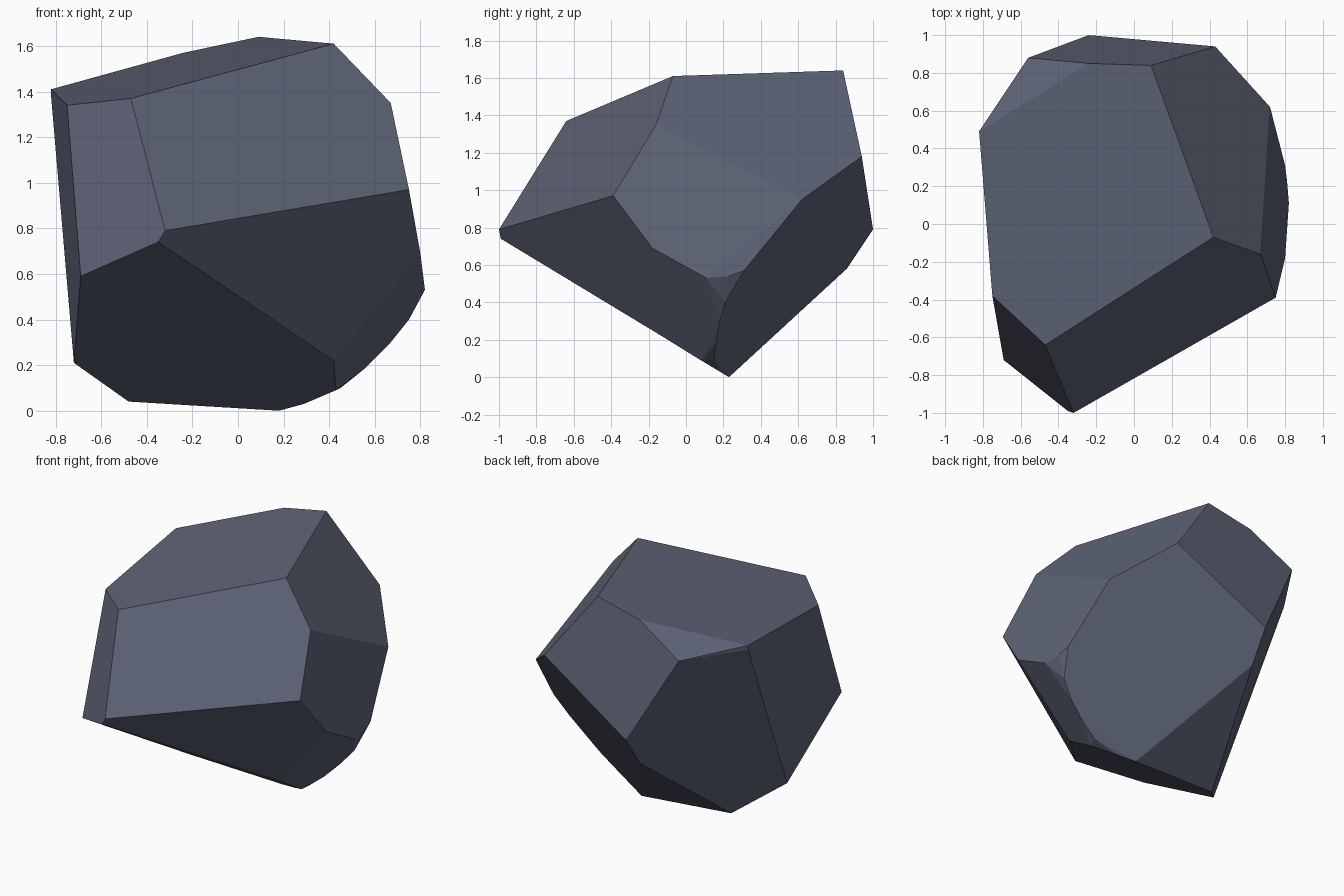
import bpy
import bmesh
import math

# Remove the default cube
cube = bpy.data.objects.get("Cube")
if cube:
    bpy.data.objects.remove(cube, do_unlink=True)


def flat_colour(name, rgb):
    material = bpy.data.materials.new(name)
    material.use_nodes = True
    colour = (*rgb, 1)
    material.diffuse_color = colour
    shader = material.node_tree.nodes["Principled BSDF"]
    shader.inputs["Base Color"].default_value = colour
    shader.inputs["Roughness"].default_value = .9
    return material


def chiselled_stone(name, corner_groups, material, merge_angle):
    """Wrap the corners in a convex skin and merge its nearly flat triangles."""
    bm = bmesh.new()
    for group in corner_groups:
        for corner in group:
            bm.verts.new(corner)
    hull = bmesh.ops.convex_hull(bm, input=bm.verts)
    unused = [v for v in bm.verts if not v.link_faces]
    bmesh.ops.delete(bm, geom=unused, context="VERTS")
    bmesh.ops.dissolve_limit(bm, angle_limit=math.radians(merge_angle),
                             verts=bm.verts, edges=bm.edges)
    bmesh.ops.recalc_face_normals(bm, faces=bm.faces)
    mesh = bpy.data.meshes.new(name)
    bm.to_mesh(mesh)
    bm.free()
    mesh.materials.append(material)
    for face in mesh.polygons:
        face.use_smooth = False
    stone = bpy.data.objects.new(name, mesh)
    bpy.context.collection.objects.link(stone)
    return stone


# Sloping crown
crown = [(-.82, .49, 1.41), (-.75, -.38, 1.34), (-.47, -.64, 1.37),
         (.42, -.07, 1.61), (.09, .84, 1.64), (-.24, .85, 1.57)]

# Front ridge and pointed nose
front_ridge = [(.67, -.16, 1.35), (.75, -.39, .97), (.8, -.18, .69),
               (-.32, -1, .79), (-.35, -.99, .74), (-.69, -.72, .59)]

# Back and side rim
back_rim = [(-.82, .49, 1.38), (-.56, .88, 1.38), (-.24, 1, .79),
            (-.25, .86, .58), (.43, .94, 1.18), (.72, .62, .95),
            (.8, .31, .57), (.81, .23, .54), (.82, .11, .53)]

# Tapering keel with small worn facets
keel = [(-.72, -.08, .21), (-.48, .19, .04), (.18, .23, 0),
        (.29, .18, .03), (.43, .08, .09), (.42, -.13, .22),
        (.45, .15, .1), (.55, .16, .18), (.67, .18, .3), (.75, .21, .4)]

slate = flat_colour("slate_blue_grey", (.11, .125, .18))
chiselled_stone("rock", [crown, front_ridge, back_rim, keel], slate, 3)
